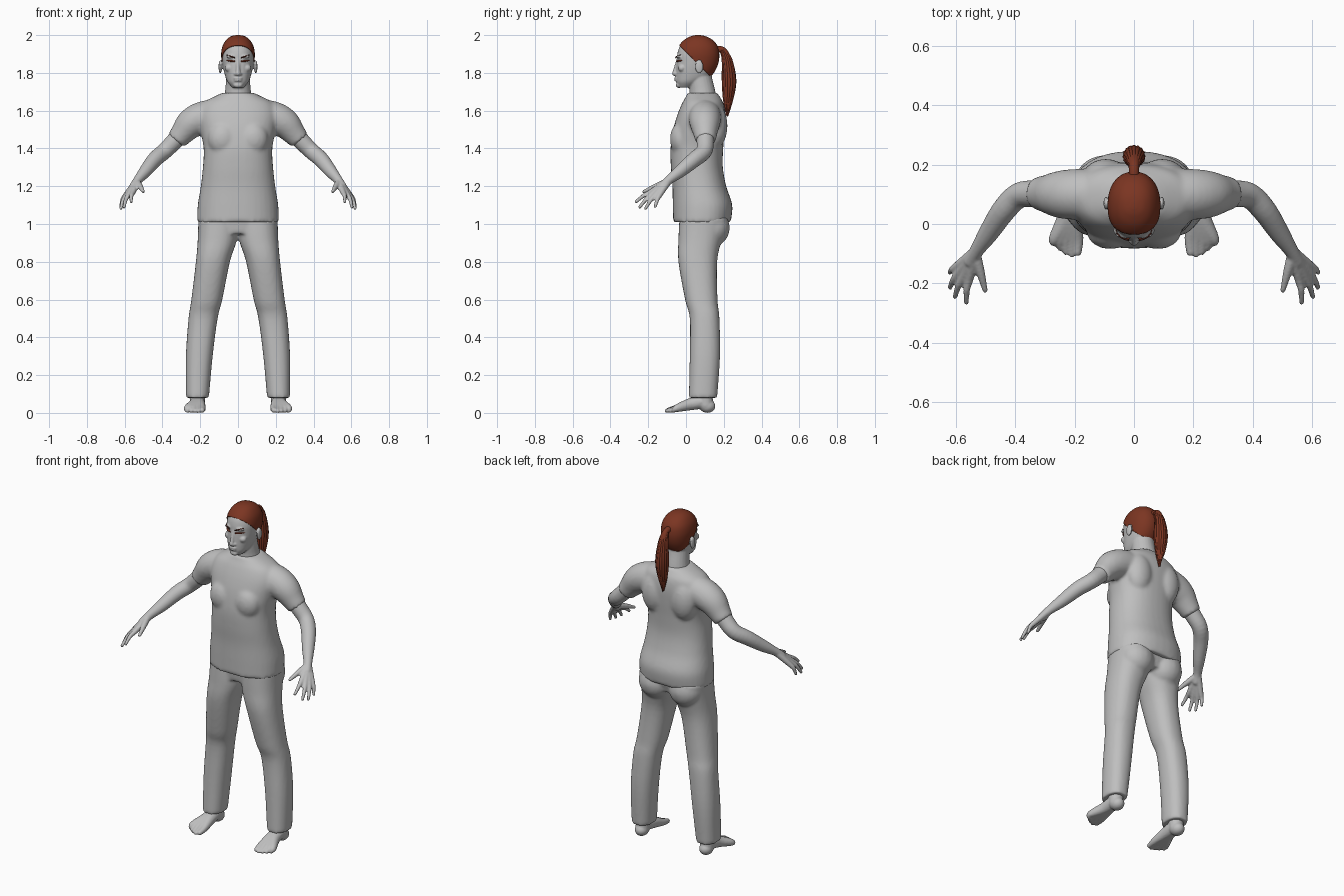
import bpy, bmesh, math, random
from mathutils import Vector, Matrix, Quaternion

cube = bpy.data.objects.get("Cube")
if cube:
    bpy.data.objects.remove(cube)
random.seed(4)


def material(name, rgb):
    m = bpy.data.materials.new(name)
    m.use_nodes = True
    m.diffuse_color = (*rgb, 1)
    m.node_tree.nodes["Principled BSDF"].inputs["Base Color"].default_value = (*rgb, 1)
    return m


GREY = material("plain grey", (0.52, 0.52, 0.52))
HAIR = material("auburn hair", (0.2, 0.036, 0.016))
BROW = material("dark brown", (0.07, 0.016, 0.01))


def smooth(keys, steps=5):
    """Catmull-Rom interpolation through tuples."""
    out = []
    for i in range(len(keys) - 1):
        a, b, c, d = (keys[min(max(i + k, 0), len(keys) - 1)] for k in (-1, 0, 1, 2))
        for s in range(steps):
            t = s / steps
            out.append([q + 0.5 * t * (r - p + t * (2 * p - 5 * q + 4 * r - u + t * (3 * (q - r) + u - p)))
                        for p, q, r, u in zip(a, b, c, d)])
    return out + [list(keys[-1])]


def skin(bm, rings):
    """Close a stack of vertex rings into a solid."""
    rows = [[bm.verts.new(co) for co in ring] for ring in rings]
    n = len(rows[0])
    for lo, hi in zip(rows, rows[1:]):
        for i in range(n):
            bm.faces.new((lo[i], lo[(i + 1) % n], hi[(i + 1) % n], hi[i]))
    bm.faces.new(rows[0][::-1])
    bm.faces.new(rows[-1])


def loft(bm, keys, p=2.3, n=36, grow=0.0, cx=1):
    """Upright form; keys are (z, centre x, half width, front y, back y)."""
    rings = []
    for z, x, hw, yf, yb in smooth(keys):
        hw, hd, ring = hw + grow, (yb - yf) / 2 + grow, []
        for i in range(n):
            a = math.tau * i / n
            c, s = math.cos(a), math.sin(a)
            ring.append((cx * x + hw * math.copysign(abs(c) ** (2 / p), c),
                         (yf + yb) / 2 + hd * math.copysign(abs(s) ** (2 / p), s), z + grow))
        rings.append(ring)
    skin(bm, rings)


def ball(bm, co, size):
    bmesh.ops.create_uvsphere(bm, u_segments=20, v_segments=12, radius=1,
                              matrix=Matrix.Translation(co) @ Matrix.Diagonal((*size, 1)))


def tube(bm, keys, n=14, tip=False, steps=4):
    """Round limb through (x, y, z, radius) points."""
    path = smooth(keys, steps)
    pts = [Vector(k[:3]) for k in path]
    rings, q, old = [], None, None
    for i, co in enumerate(pts):
        t = (pts[min(i + 1, len(pts) - 1)] - pts[max(i - 1, 0)]).normalized()
        q = t.to_track_quat('Z', 'Y') if q is None else old.rotation_difference(t) @ q
        old = t
        rings.append([co + q @ Vector((math.cos(a), math.sin(a), 0)) * path[i][3]
                      for a in (math.tau * k / n for k in range(n))])
    skin(bm, rings)
    if tip:
        ball(bm, pts[-1], [path[-1][3]] * 3)


def pair(fn, bm, co, *args, **kw):
    """Build a ball or tube on both sides."""
    for s in (1, -1):
        side = [(s * k[0], *k[1:]) for k in co] if fn is tube else (s * co[0], *co[1:])
        fn(bm, side, *args, **kw)


def finish(name, bm, mat, voxel=0, relax=0):
    """Make the object; a voxel size blends its pieces into one surface."""
    bmesh.ops.recalc_face_normals(bm, faces=bm.faces)
    me = bpy.data.meshes.new(name)
    bm.to_mesh(me)
    bm.free()
    me.materials.append(mat)
    for f in me.polygons:
        f.use_smooth = True
    ob = bpy.data.objects.new(name, me)
    bpy.context.collection.objects.link(ob)
    if voxel:
        r = ob.modifiers.new("blend", 'REMESH')
        r.mode, r.voxel_size, r.use_smooth_shade = 'VOXEL', voxel, True
        s = ob.modifiers.new("relax", 'SMOOTH')
        s.factor, s.iterations = 0.5, relax
    return ob


# Shirt: torso, sleeves, chest and shoulder blades
bm = bmesh.new()
loft(bm, [(1.01, 0, .216, -.068, .237), (1.1, 0, .213, -.07, .245), (1.2, 0, .197, -.072, .213),
          (1.3, 0, .186, -.08, .195), (1.4, 0, .182, -.082, .197), (1.5, 0, .2, -.068, .205),
          (1.58, 0, .21, -.045, .208), (1.64, 0, .185, -.02, .198), (1.675, 0, .125, .0, .178),
          (1.695, 0, .08, .008, .165)])
pair(tube, bm, [(.1, .1, 1.58, .085), (.19, .1, 1.562, .086), (.25, .1, 1.53, .08),
                (.295, .102, 1.48, .064), (.327, .104, 1.442, .054)], n=24)
pair(ball, bm, (.08, -.025, 1.45), (.08, .06, .09))
pair(ball, bm, (.095, .155, 1.52), (.08, .065, .12))
finish("shirt", bm, GREY, .01, 5)

# Trousers: two legs, hips and seat
bm = bmesh.new()
for side in (1, -1):
    loft(bm, [(.08, .215, .061, .015, .165), (.3, .205, .071, .02, .18), (.5, .185, .077, .02, .177),
              (.6, .165, .082, -.005, .167), (.8, .133, .09, -.04, .165), (.92, .109, .104, -.04, .19),
              (1.03, .105, .105, -.035, .22)], cx=side)
loft(bm, [(.95, 0, .2, -.025, .19), (1.04, 0, .207, -.035, .22)])
pair(ball, bm, (.1, .14, .98), (.1, .092, .1))
finish("trousers", bm, GREY, .01, 4)

# Arms with hands
bm = bmesh.new()
wrist = (.53, -.09, 1.233, .024)
pair(tube, bm, [(.26, .1, 1.525, .05), (.335, .102, 1.44, .046), (.39, .095, 1.385, .043),
                (.44, .045, 1.342, .041), (.49, -.03, 1.28, .034), wrist,
                (.55, -.125, 1.2, .024)], n=20, tip=True)
for knuckle, end in [((.555, -.185, 1.17), (.565, -.264, 1.118)), ((.575, -.178, 1.16), (.603, -.245, 1.09)),
                     ((.59, -.163, 1.152), (.62, -.214, 1.083)), ((.598, -.143, 1.148), (.62, -.163, 1.092))]:
    k, e = Vector(knuckle), Vector(end)
    mid = k.lerp(e, .5) + Vector((.004, 0, .006))
    pair(tube, bm, [wrist[:3] + (.02,), (*k, .0145), (*mid, .011), (*e, .0085)], tip=True)
pair(tube, bm, [(.535, -.105, 1.22, .02), (.517, -.165, 1.197, .015), (.502, -.223, 1.172, .009)], tip=True)
finish("arms_and_hands", bm, GREY, .0055, 2)

# Feet with toes
bm = bmesh.new()
pair(tube, bm, [(.215, .1, .2, .045), (.215, .1, .1, .042), (.215, .105, .045, .04)], tip=True)
pair(ball, bm, (.215, .113, .036), (.038, .043, .036))
for i, tip_y in enumerate((-.108, -.113, -.105, -.092, -.076)):
    x = .19 + .0195 * i
    r = .014 if i == 0 else .0105
    pair(tube, bm, [(.215, .09, .06, .038), (.205 + .006 * i, .02, .045, .032),
                    (x, -.05, .024, .02), (x, tip_y + r, r, r)], tip=True)
for v in bm.verts:
    v.co.z = max(v.co.z, 0)
finish("feet", bm, GREY, .0055, 2)

# Head: skull, neck, ears and facial features
SKULL = [(1.722, 0, .03, -.038, .03), (1.75, 0, .054, -.05, .08), (1.78, 0, .067, -.053, .13),
         (1.82, 0, .077, -.052, .157), (1.86, 0, .083, -.049, .17), (1.9, 0, .085, -.046, .172),
         (1.94, 0, .077, -.033, .162), (1.972, 0, .057, -.004, .135), (1.99, 0, .032, .03, .1),
         (1.996, 0, .006, .055, .07)]


def face_y(x, z):
    row = min(smooth(SKULL, 12), key=lambda k: abs(k[0] - z))
    _, _, hw, yf, yb = row
    return (yf + yb) / 2 - (yb - yf) / 2 * (1 - (abs(x) / hw) ** 2.2) ** (1 / 2.2)


bm = bmesh.new()
loft(bm, SKULL, p=2.2)
tube(bm, [(0, .088, 1.62, .085), (0, .087, 1.69, .07), (0, .078, 1.75, .064), (0, .07, 1.8, .062)], n=24)
tube(bm, [(0, -.042, 1.872, .009), (0, -.053, 1.83, .01), (0, -.061, 1.797, .013)], tip=True)
pair(ball, bm, (.012, -.054, 1.794), (.009, .011, .008))
pair(ball, bm, (.094, .07, 1.832), (.009, .022, .036))
pair(ball, bm, (.034, -.036, 1.886), (.028, .014, .009))
pair(ball, bm, (.046, -.022, 1.825), (.024, .02, .02))
ball(bm, (0, -.051, 1.772), (.024, .012, .006))
ball(bm, (0, -.05, 1.76), (.021, .012, .006))
ball(bm, (0, -.038, 1.735), (.025, .016, .015))
finish("head", bm, GREY, .005, 2)

# Eyebrows and lash lines
for name, mat, z, rise, r in (("eyebrows", BROW, 1.879, .011, .0035), ("eyelashes", HAIR, 1.861, .003, .0045)):
    bm = bmesh.new()
    lift = .008 if name == "eyebrows" else .001
    pair(tube, bm, [(x, face_y(x, z) - lift, z + rise * (x - .015) / .03, r * w)
                    for x, w in ((.016, .8), (.03, 1), (.045, 1), (.06, .5))], n=8)
    finish(name, bm, mat)

# Hair cap, trimmed along a slanting hairline
bm = bmesh.new()
loft(bm, SKULL, p=2.2, grow=.004)
bmesh.ops.bisect_plane(bm, geom=bm.verts[:] + bm.edges[:] + bm.faces[:], plane_co=(0, 0, 1.91),
                       plane_no=(0, 1, 1), clear_inner=True)
cap = finish("hair_cap", bm, HAIR)
cap.modifiers.new("thickness", 'SOLIDIFY').thickness = .006

# Ponytail: a core wrapped in loose strands
bm = bmesh.new()
TAIL = [(0, .155, 1.925, .018), (0, .195, 1.92, .017), (0, .217, 1.87, .024), (0, .228, 1.76, .033),
        (0, .223, 1.66, .023), (0, .217, 1.575, .004)]
tube(bm, TAIL, n=16)
for i in range(16):
    a = math.tau * i / 16
    end = random.uniform(-.01, .04)
    tube(bm, [(math.cos(a) * r * .85, y + math.sin(a) * r * .85, z + (end if k == 4 else 0), w)
              for k, ((_, y, z, r), w) in enumerate(zip(TAIL[1:], (.004, .008, .011, .008, .002)))], n=7)
finish("ponytail", bm, HAIR)
